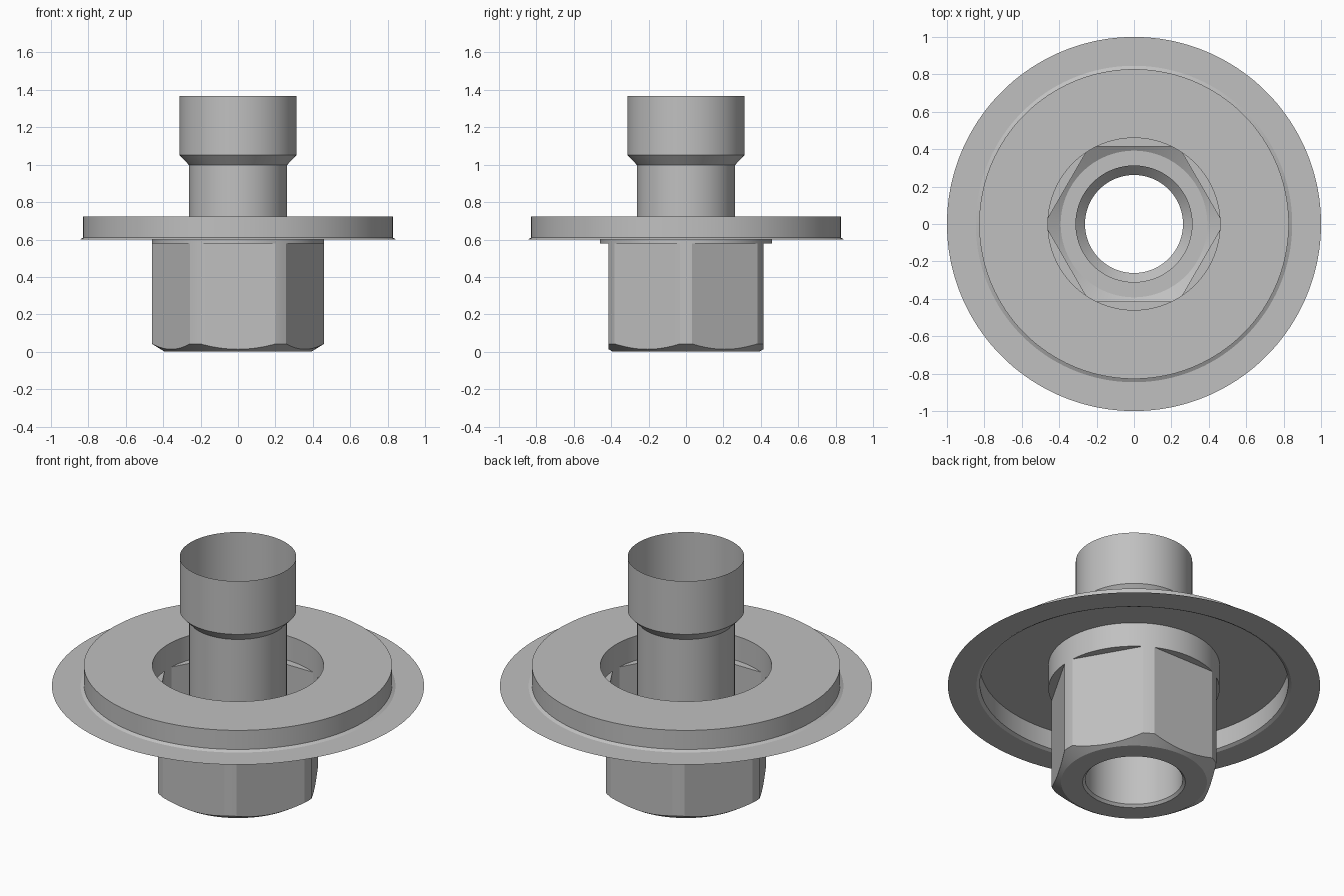
import bpy, bmesh, math

cube = bpy.data.objects.get("Cube")
if cube:
    bpy.data.objects.remove(cube, do_unlink=True)

steel = bpy.data.materials.new("plain grey metal")
GREY = (0.53, 0.53, 0.53, 1)
steel.diffuse_color = GREY
steel.use_nodes = True
steel.node_tree.nodes["Principled BSDF"].inputs["Base Color"].default_value = GREY

SEGMENTS = 180
ROUND = 0.46     # corner radius of the hexagon and of the collar
FLAT = 0.4135    # centre to flat of the hexagon


def hex_radius(angle):
    """Hexagon with flats at front and back, corners turned down to a circle."""
    sector = math.radians(60)
    return min(FLAT / math.cos(angle % sector - sector / 2), ROUND)


def chamfer_height(angle):
    return (hex_radius(angle) - 0.392) * 0.62


def value(v, angle):
    return v(angle) if callable(v) else v


def loft(name, profile):
    """Sweep (radius, height) pairs round z as an open sheet; each may vary with angle."""
    bm = bmesh.new()
    angles = [2 * math.pi * i / SEGMENTS for i in range(SEGMENTS)]
    rings = [[bm.verts.new((value(r, a) * math.cos(a), value(r, a) * math.sin(a), value(z, a)))
              for a in angles] for r, z in profile]
    for low, high in zip(rings, rings[1:]):
        for i in range(SEGMENTS):
            j = (i + 1) % SEGMENTS
            bm.faces.new((low[i], low[j], high[j], high[i]))
    bmesh.ops.remove_doubles(bm, verts=bm.verts, dist=1e-5)
    mesh = bpy.data.meshes.new(name)
    bm.to_mesh(mesh)
    bm.free()
    mesh.materials.append(steel)
    obj = bpy.data.objects.new(name, mesh)
    bpy.context.collection.objects.link(obj)
    bpy.ops.object.select_all(action='DESELECT')
    obj.select_set(True)
    bpy.context.view_layer.objects.active = obj
    bpy.ops.object.shade_smooth_by_angle(angle=math.radians(20))
    return obj


# Open tube with a small mouth chamfer and a flared socket on top
loft("tube", [(0.276, 0), (0.262, 0.014), (0.262, 0.998), (0.313, 1.052), (0.313, 1.367)])

# Hexagonal sleeve with floor, chamfered lower corners and a ledge at its top
loft("hex_sleeve", [(0.276, 0), (0.392, 0), (hex_radius, chamfer_height),
                    (hex_radius, 0.578), (ROUND, 0.578)])

# Round collar joining the sleeve to the raised plate
loft("collar", [(ROUND, 0.578), (ROUND, 0.723)])

# Wide flange, step and raised plate
loft("flange_plate", [(1, 0.6), (0.846, 0.6), (0.828, 0.61), (0.828, 0.723), (ROUND, 0.723)])
